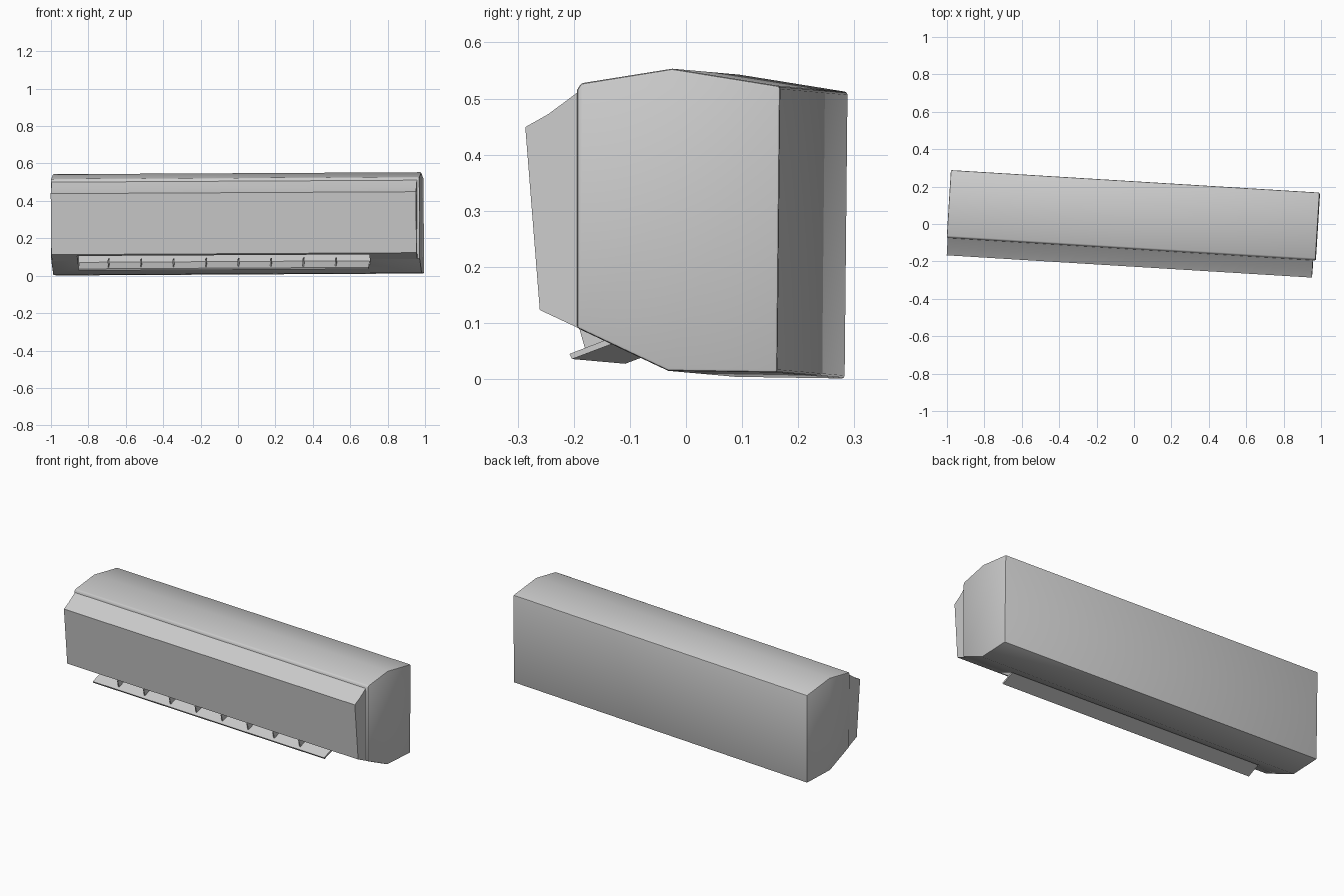
import bpy, bmesh, math
from mathutils import Matrix

if "Cube" in bpy.data.objects:
    bpy.data.objects.remove(bpy.data.objects["Cube"])

# The whole unit hangs slightly yawed and rolled
TILT = Matrix.Rotation(math.radians(-3.49), 4, 'Z') @ Matrix.Rotation(math.radians(-0.31), 4, 'Y')


def extrude_profile(name, profile, x0, x1):
    """Solid made by sweeping a (y, z) profile along x."""
    bm = bmesh.new()
    face = bm.faces.new([bm.verts.new((x0, y, z)) for y, z in profile])
    ext = bmesh.ops.extrude_face_region(bm, geom=[face])['geom']
    bmesh.ops.translate(bm, vec=(x1 - x0, 0, 0),
                        verts=[v for v in ext if isinstance(v, bmesh.types.BMVert)])
    bmesh.ops.recalc_face_normals(bm, faces=bm.faces)
    mesh = bpy.data.meshes.new(name)
    bm.to_mesh(mesh)
    bm.free()
    ob = bpy.data.objects.new(name, mesh)
    bpy.context.collection.objects.link(ob)
    ob.matrix_world = TILT
    return ob


def finish(ob, bevel=0.0, cutter=None):
    """Round the edges, cut the vent, then shade."""
    if bevel:
        b = ob.modifiers.new("bevel", 'BEVEL')
        b.width, b.segments, b.limit_method = bevel, 2, 'ANGLE'
        b.angle_limit = math.radians(35)
    if cutter:
        c = ob.modifiers.new("vent", 'BOOLEAN')
        c.operation, c.object, c.solver = 'DIFFERENCE', cutter, 'EXACT'
    bpy.ops.object.select_all(action='DESELECT')
    ob.select_set(True)
    bpy.context.view_layer.objects.active = ob
    bpy.ops.object.convert(target='MESH')
    bpy.ops.object.shade_smooth_by_angle(angle=math.radians(30))


# Vent opening cutter
cutter = extrude_profile("vent_cutter", [(-0.185, 0.03), (-0.076, 0.03), (-0.06, 0.14),
                                         (-0.185, 0.14)], -0.85, 0.715)
cutter.hide_render = True

# Main housing
housing = extrude_profile("housing", [
    (0.228, 0.517), (0.035, 0.548), (-0.128, 0.522), (-0.135, 0.51),
    (-0.135, 0.086), (0.028, 0.0095), (0.223, 0.0065)], -0.992, 0.983)
finish(housing, 0.005, cutter)

# Front panel
panel = extrude_profile("front_panel", [
    (-0.125, 0.513), (-0.187, 0.467), (-0.228, 0.444),
    (-0.202, 0.118), (-0.125, 0.082)], -0.987, 0.969)
finish(panel, 0.0, cutter)

# Air louver
louver = extrude_profile("louver", [
    (-0.165, 0.041), (-0.160, 0.032), (-0.07, 0.066), (-0.074, 0.076)], -0.845, 0.71)
finish(louver)

# Guide fins standing on the louver
for i in range(8):
    x = -0.685 + i * 0.174
    fin = extrude_profile(f"fin_{i + 1}", [
        (-0.158, 0.088), (-0.146, 0.046), (-0.085, 0.07), (-0.085, 0.095)],
        x - 0.003, x + 0.003)
    finish(fin)

bpy.data.objects.remove(cutter)
